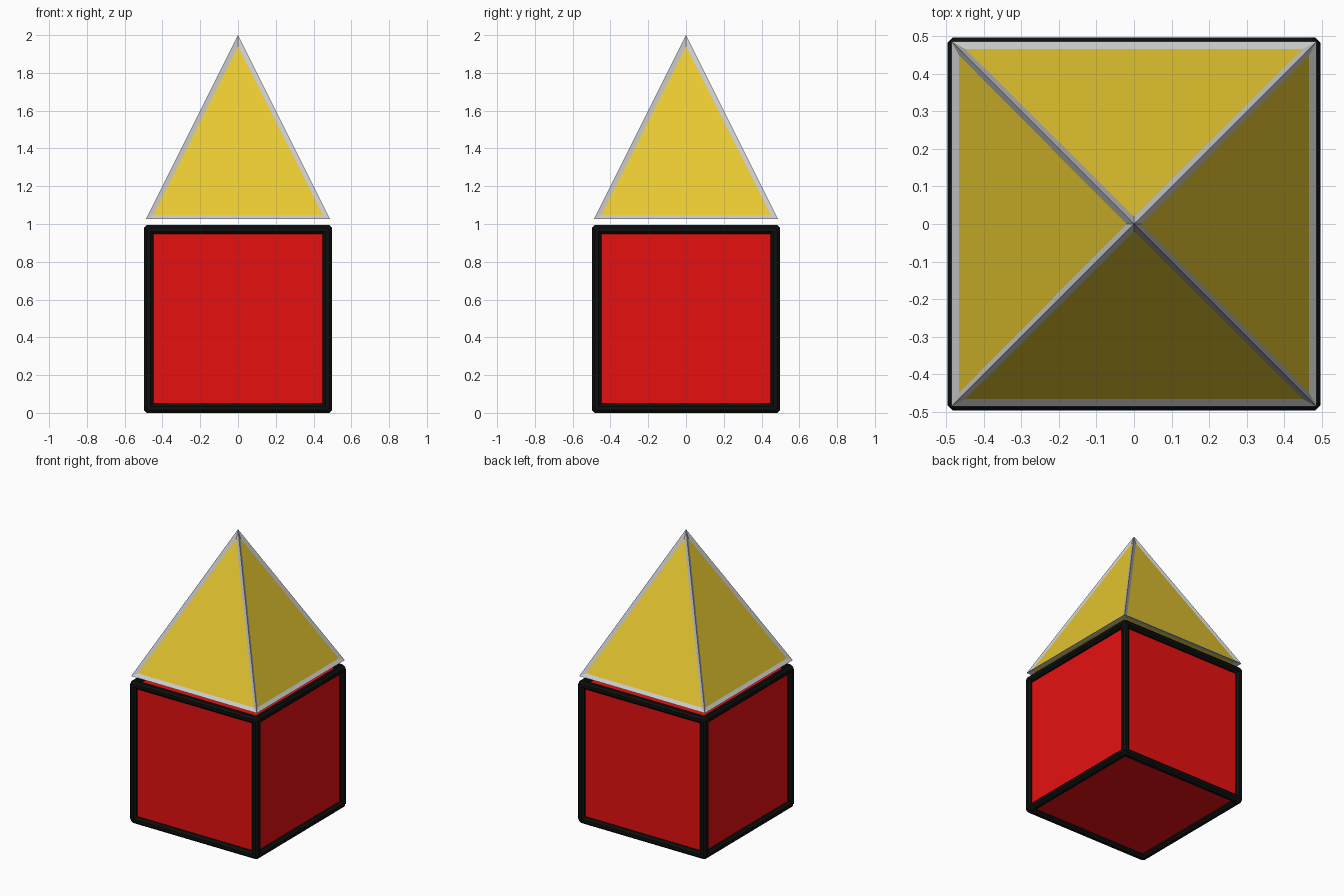
import bpy, bmesh, math
from mathutils import Vector, Matrix

if "Cube" in bpy.data.objects:
    bpy.data.objects.remove(bpy.data.objects["Cube"])

H = 0.473        # half size of the red block
R = 0.0245       # half thickness of the black edge bars
ZC = H + R       # block centre height


def material(name, rgb):
    m = bpy.data.materials.new(name)
    m.diffuse_color = (*rgb, 1)
    m.use_nodes = True
    m.node_tree.nodes["Principled BSDF"].inputs["Base Color"].default_value = m.diffuse_color
    return m


def add_object(name, bm, mat=None):
    me = bpy.data.meshes.new(name)
    bm.to_mesh(me)
    bm.free()
    ob = bpy.data.objects.new(name, me)
    bpy.context.collection.objects.link(ob)
    if mat:
        me.materials.append(mat)
    return ob


red = material("red", (0.8, 0.005, 0.005))
black = material("black", (0.004, 0.005, 0.004))
yellow = material("yellow", (0.8, 0.58, 0.03))

# Red block
bm = bmesh.new()
bmesh.ops.create_cube(bm, size=2 * H, matrix=Matrix.Translation((0, 0, ZC)))
add_object("block", bm, red)

# Black octagonal bars along the twelve block edges, with corner joints
bm = bmesh.new()
rad = R / math.cos(math.pi / 8)
turn = Matrix.Rotation(math.pi / 8, 4, 'Z')
for axis in (Matrix.Identity(4),
             Matrix.Rotation(math.pi / 2, 4, 'X'),
             Matrix.Rotation(math.pi / 2, 4, 'Y')):
    for a in (-H, H):
        for b in (-H, H):
            place = (Matrix.Translation((0, 0, ZC)) @ axis
                     @ Matrix.Translation((a, b, 0)) @ turn)
            bmesh.ops.create_cone(bm, cap_ends=True, segments=8, radius1=rad,
                                  radius2=rad, depth=2 * H, matrix=place)
for x in (-H, H):
    for y in (-H, H):
        for z in (-H, H):
            bmesh.ops.create_uvsphere(
                bm, u_segments=8, v_segments=6, radius=R,
                matrix=Matrix.Translation((x, y, z + ZC)))
add_object("block_edges", bm, black)

# Yellow pyramid roof
bm = bmesh.new()
base, z0, apex = 0.472, 1.036, 1.98
bmesh.ops.create_cone(
    bm, cap_ends=True, segments=4, radius1=base * math.sqrt(2), radius2=0,
    depth=apex - z0,
    matrix=Matrix.Translation((0, 0, (apex + z0) / 2))
    @ Matrix.Rotation(math.pi / 4, 4, 'Z'))
bmesh.ops.remove_doubles(bm, verts=bm.verts, dist=1e-5)
add_object("roof", bm, yellow)

# Grey ridged frame around every roof face, one side repeated four times
bm = bmesh.new()
o0, o1, top = (-0.487, -0.487, 1.027), (0.487, -0.487, 1.027), (0, 0, 2.0)
i0, i1, it = (-0.449, -0.466, 1.048), (0.449, -0.466, 1.048), (0, -0.02, 1.94)
b0, b1 = (-0.455, -0.455, 1.036), (0.455, -0.455, 1.036)
strips = [(o0, o1, i1, i0), (o1, top, it, i1),
          (top, o0, i0, it), (o1, o0, b0, b1)]
for k in range(4):
    rot = Matrix.Rotation(k * math.pi / 2, 3, 'Z')
    for strip in strips:
        bm.faces.new([bm.verts.new(rot @ Vector(p)) for p in strip])
bmesh.ops.remove_doubles(bm, verts=bm.verts, dist=1e-4)
add_object("roof_edges", bm)
